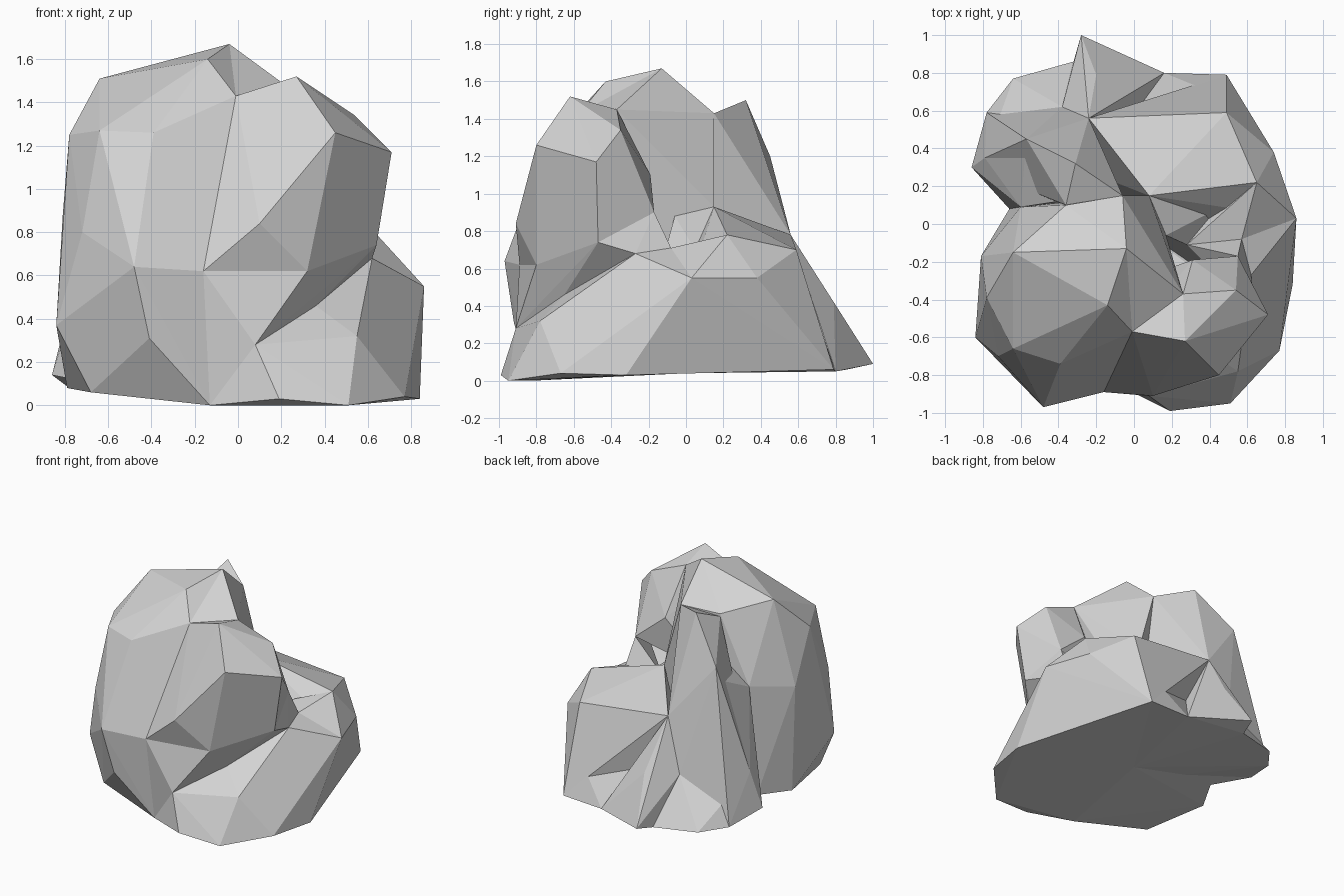
import bpy
import bmesh
from math import radians

# Remove the default cube only
default_cube = bpy.data.objects.get("Cube")
if default_cube:
    bpy.data.objects.remove(default_cube, do_unlink=True)

# One stone colour for every boulder
stone = bpy.data.materials.new("grey_stone")
stone.use_nodes = True
stone_colour = (.65, .65, .65, 1)
stone.diffuse_color = stone_colour
shader = next(node for node in stone.node_tree.nodes if node.type == "BSDF_PRINCIPLED")
shader.inputs["Base Color"].default_value = stone_colour
shader.inputs["Roughness"].default_value = .9


def boulder(name, corners):
    """Wrap a faceted, flat-shaded stone around its corner points."""
    mesh = bpy.data.meshes.new(name)
    bm = bmesh.new()
    for corner in corners:
        bm.verts.new(corner)
    bmesh.ops.convex_hull(bm, input=bm.verts[:])
    # Drop any point that ended up inside the stone
    loose = [vert for vert in bm.verts if not vert.link_faces]
    bmesh.ops.delete(bm, geom=loose, context="VERTS")
    # Merge nearly level triangles into broad chipped facets
    bmesh.ops.dissolve_limit(bm, angle_limit=radians(2), verts=bm.verts[:], edges=bm.edges[:])
    bmesh.ops.recalc_face_normals(bm, faces=bm.faces[:])
    bm.to_mesh(mesh)
    bm.free()
    mesh.materials.append(stone)
    stone_object = bpy.data.objects.new(name, mesh)
    bpy.context.collection.objects.link(stone_object)


# Corners shared by neighbouring stones: upper ones first
peak = (-.04, -.13, 1.67)
saddle = (-.06, .15, 1.43)
notch = (-.01, -.57, 1.43)
ridge_end = (.26, -.37, 1.45)
cleft_top = (-.6, .09, .92)
rear_shoulder = (-.57, .45, 1.2)
chin = (-.16, -.89, .62)
jaw = (.32, -.8, .62)
cheek = (.64, -.47, .74)
nape = (.55, -.17, .9)
spine = (.31, -.19, 1.1)

# Middle and low shared corners
shelf_peak = (.08, .15, .93)
shelf_corner = (.65, .22, .78)
hollow_step = (.17, -.06, .88)
hollow_back = (.44, .08, .65)
hollow_rim = (.57, -.08, .71)
crevice = (.28, -.11, .7)
ramp_top = (.62, -.27, .68)
ramp_bend = (.36, -.65, .46)
ramp_lip = (.08, -.91, .28)
side_corner = (.86, .03, .55)
side_foot = (.84, -.32, .03)
rear_step = (-.24, .56, .78)
rear_foot = (-.38, .62, .39)
rear_toe = (-.32, .86, .06)
valley = (.02, .61, .32)
valley_foot = (.16, .8, .05)
ledge_foot = (.49, .79, .06)
flank = (-.79, .35, .42)
flank_foot = (-.86, .3, .14)
flank_toe = (-.78, .59, .08)
cleft_foot = (-.66, .08, .1)
front_keel = (-.13, -.83, 0)
core = (0, 0, .04)

# Tall stone at the front left of the cluster
boulder("tall_front_boulder", [
    peak, saddle, notch, chin, cleft_top, cleft_foot, core, front_keel,
    (-.14, -.43, 1.6), (-.64, -.15, 1.51), (-.36, .1, 1.42),
    (-.78, -.39, 1.25), (-.64, -.66, 1.27), (-.39, -.74, 1.26),
    (-.81, -.17, .88), (-.72, -.7, .8), (-.48, -.97, .64),
    (-.84, -.6, .37), (-.41, -.92, .31), (-.68, -.66, .06), (-.79, -.16, .08),
])

# Stone leaning forward over the ramp
boulder("overhanging_boulder", [
    notch, ridge_end, chin, jaw, cheek, nape, spine,
    (.27, -.62, 1.52), (.54, -.35, 1.34), (.45, -.8, 1.26),
    (.71, -.48, 1.17), (.1, -.91, .84), (0, -.3, .7),
])

# Sloping wall joining the two tall stones
boulder("ridge_wall", [peak, saddle, notch, ridge_end, shelf_peak, hollow_step, core])

# Stone tucked beneath the overhang
boulder("overhang_foot", [
    chin, jaw, cheek, ramp_top, ramp_bend, ramp_lip, front_keel, core, (-.2, -.83, .28),
])
boulder("overhang_heel", [nape, cheek, ramp_top, hollow_rim, crevice, core])

# Narrow stone rising at the back, and the rubble in its cleft
boulder("tall_rear_boulder", [
    saddle, rear_shoulder, rear_step, rear_foot, flank, flank_foot, flank_toe, core,
    (-.31, .32, 1.5), (-.36, .1, 1.4), (-.4, .1, .08),
])
boulder("cleft_rubble", [
    cleft_top, cleft_foot, flank, flank_foot, core,
    (-.57, .44, 1.1), (-.4, .12, 1.1),
])

# Low skirt, spur and ledge behind the tall stones
boulder("rear_skirt", [
    rear_foot, rear_toe, core, flank, flank_foot, flank_toe, (-.64, .77, .07),
])
boulder("rear_spur", [
    rear_step, rear_foot, rear_toe, valley, valley_foot, core,
    (-.2, .79, .42), (-.28, 1, .09),
])
boulder("rear_ledge", [valley, valley_foot, ledge_foot, core, (.43, .69, .36)])

# Ramp running from the front up to the side
boulder("front_ramp", [
    side_corner, side_foot, ramp_top, ramp_bend, ramp_lip, hollow_rim, front_keel, core,
    (.19, -.99, .03), (.51, -.95, 0), (.77, -.67, .04), (.55, -.78, .32),
])

# Broad shelf at the back and side, with the hollow before it
boulder("rear_shelf", [
    side_corner, side_foot, shelf_corner, shelf_peak, rear_step, valley, ledge_foot, core,
    hollow_back, (.74, .38, .55), (.49, .59, .7), (-.3, .3, .06),
])
boulder("hollow_slope", [shelf_peak, hollow_step, hollow_back, crevice, core])
boulder("hollow_floor", [
    crevice, hollow_rim, hollow_back, side_corner, shelf_corner, core,
])
